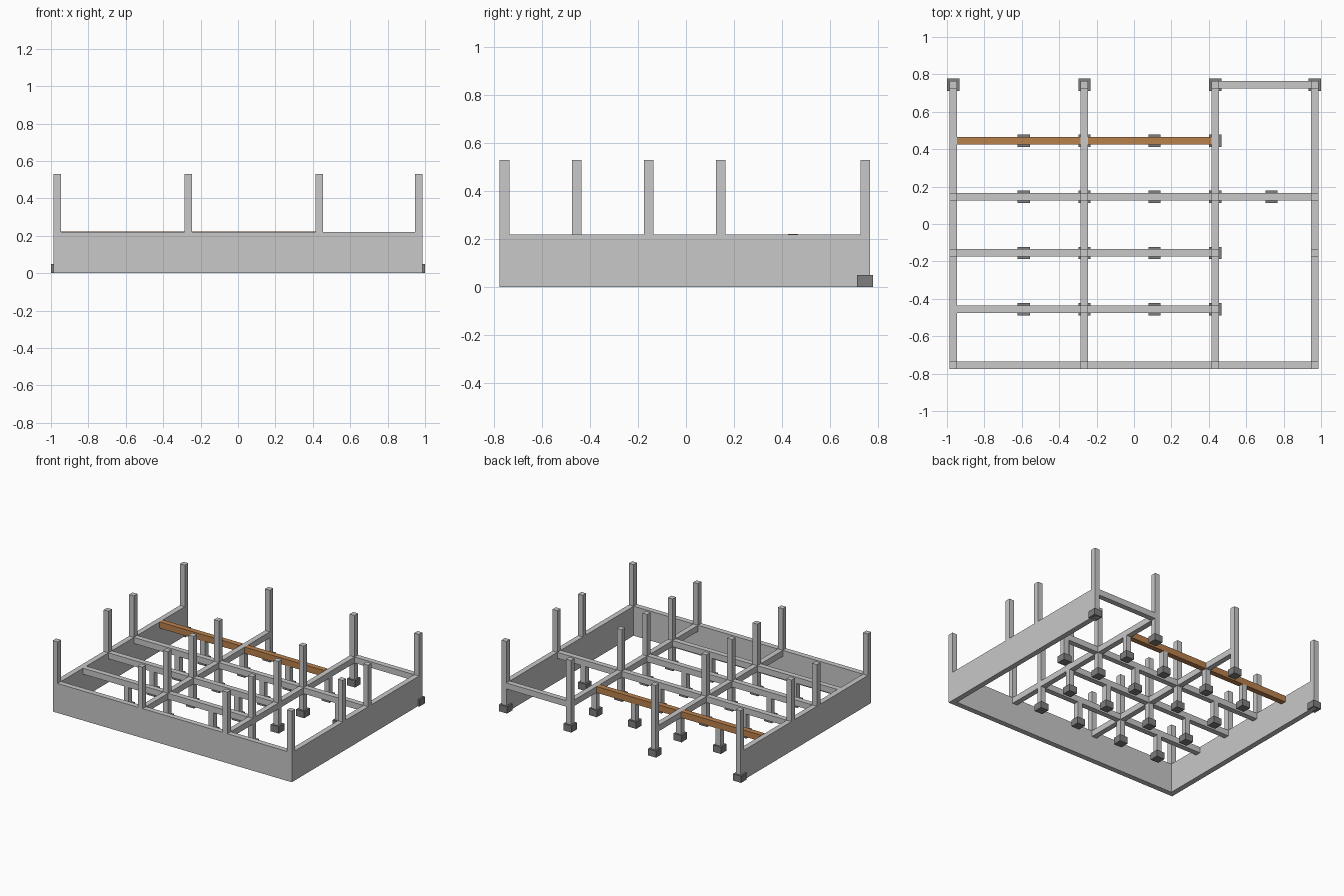
import bpy

cube = bpy.data.objects.get("Cube")
if cube:
    bpy.data.objects.remove(cube, do_unlink=True)


def material(name, rgb):
    m = bpy.data.materials.new(name)
    m.use_nodes = True
    m.diffuse_color = (*rgb, 1)
    m.node_tree.nodes["Principled BSDF"].inputs["Base Color"].default_value = (*rgb, 1)
    return m


concrete = material("light concrete", (0.58, 0.58, 0.58))
dark = material("dark footing concrete", (0.21, 0.21, 0.21))
timber = material("brown timber", (0.49, 0.22, 0.075))


def box(name, x, y, z, mat):
    """Box spanning the given (low, high) ranges."""
    corners = [(a, b, c) for c in z for b in y for a in x]
    faces = [(0, 2, 3, 1), (4, 5, 7, 6), (0, 1, 5, 4),
             (2, 6, 7, 3), (0, 4, 6, 2), (1, 3, 7, 5)]
    me = bpy.data.meshes.new(name)
    me.from_pydata(corners, [], faces)
    me.materials.append(mat)
    ob = bpy.data.objects.new(name, me)
    bpy.context.collection.objects.link(ob)
    return ob


def span(centre, half):
    return (centre - half, centre + half)


H = 0.02            # half width of beams and posts
TOP = 0.22          # top of walls and beams
UNDER = 0.175       # underside of beams
TALL = 0.53         # top of columns
FOOT = 0.05         # top of footings
LEFT, RIGHT = -0.967, 0.967
MID = (-0.265, 0.435)
FRONT, BACK = -0.755, 0.745
ROWS = (-0.455, -0.155, 0.145)
WOOD_Y = 0.445

# Perimeter walls
box("front_wall", (LEFT - H, RIGHT + H), span(FRONT, H), (0, TOP), concrete)
for name, x in (("right_side_wall", LEFT), ("left_side_wall", RIGHT)):
    box(name, span(x, H), (FRONT + H, BACK + H), (0, TOP), concrete)

# Lengthwise and crosswise beams
for x in MID:
    box("long_beam", span(x, H), (FRONT + H, BACK + H), (UNDER, TOP), concrete)
for y in ROWS:
    stops = [LEFT, *MID] + ([RIGHT] if y == ROWS[-1] else [])
    for a, b in zip(stops, stops[1:]):
        box("cross_beam", (a + H, b - H), span(y, H), (UNDER, TOP), concrete)
box("back_beam", (MID[1] + H, RIGHT - H), span(BACK, H), (UNDER, TOP), concrete)

# Timber beams
for a, b in ((LEFT, MID[0]), MID):
    box("timber_beam", (a + H, b - H), span(WOOD_Y, H), (UNDER, TOP + 0.002), timber)

# Tall columns above the frame
for y in (FRONT, *ROWS, BACK):
    for x in (LEFT, *MID, RIGHT):
        if y == ROWS[0] and x in (LEFT, RIGHT):
            continue
        box("column", span(x, H), span(y, H), (TOP, TALL), concrete)

# Footings with the posts that carry the beams
supports = [(x, y) for y in (*ROWS, WOOD_Y) for x in (-0.59, MID[0], 0.11, MID[1])]
supports += [(0.735, ROWS[-1])] + [(x, BACK) for x in (LEFT, *MID, RIGHT)]
for x, y in supports:
    box("footing", span(x, 0.033), span(y, 0.033), (0, FOOT), dark)
    if x not in (LEFT, RIGHT):
        box("post", span(x, H), span(y, H), (FOOT, UNDER), concrete)
